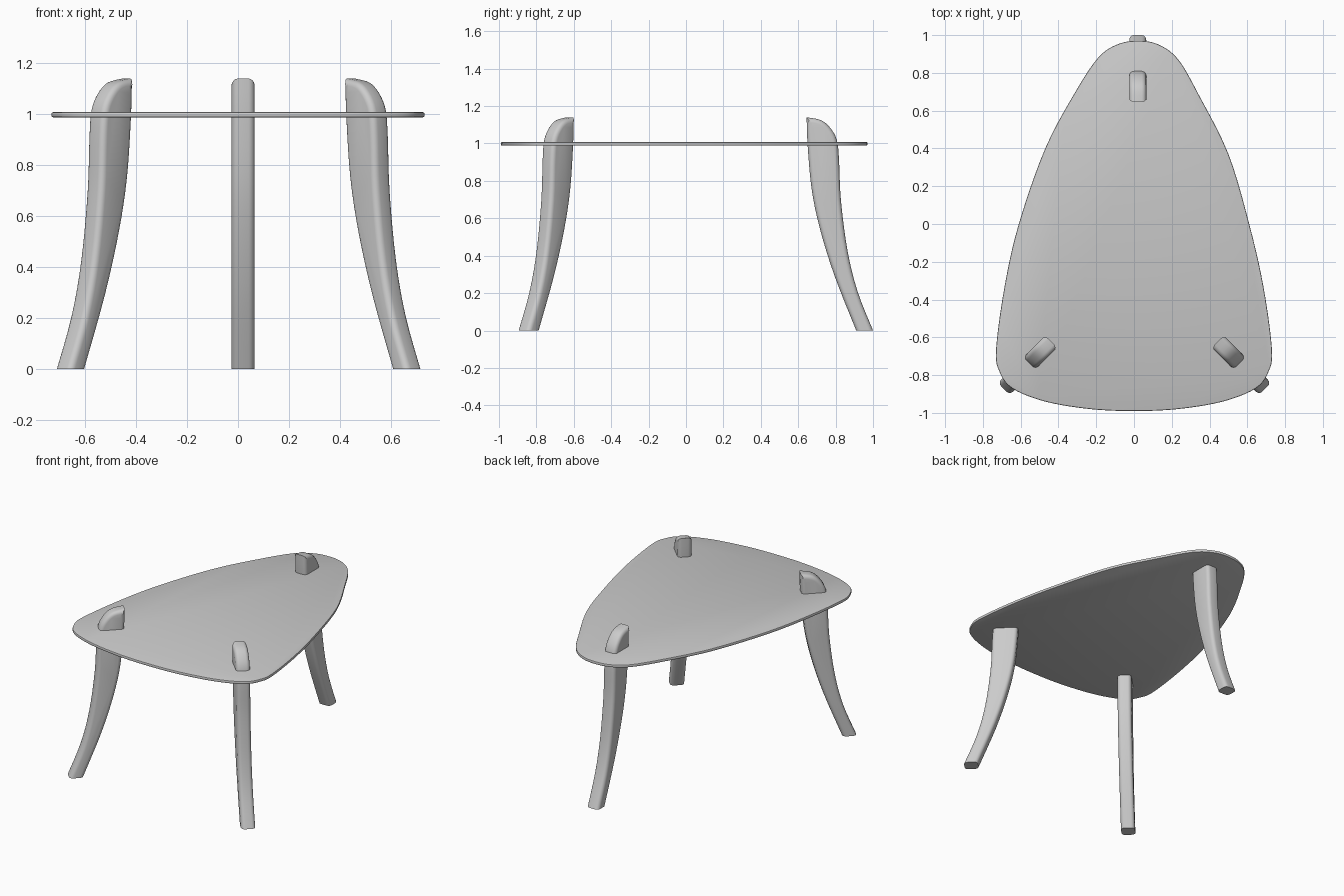
import bpy, bmesh
from math import radians
from mathutils import Vector, Matrix

if "Cube" in bpy.data.objects:
    bpy.data.objects.remove(bpy.data.objects["Cube"])


def spline(pts, steps, closed=False):
    """Catmull-Rom curve through 2D points."""
    pts = [Vector(p) for p in pts]
    n = len(pts)
    get = (lambda i: pts[i % n]) if closed else (lambda i: pts[max(0, min(n - 1, i))])
    out = []
    for i in range(n if closed else n - 1):
        a, b, c, d = (get(i + k) for k in (-1, 0, 1, 2))
        for s in range(steps):
            t = s / steps
            out.append(0.5 * (2 * b + (c - a) * t + (2 * a - 5 * b + 4 * c - d) * t * t
                              + (3 * b - a - 3 * c + d) * t ** 3))
    if not closed:
        out.append(pts[-1])
    return out


def slab(name, outline, thick, bevel, segs, keep_sharp=None):
    """Extrude an XY outline along z (centred) and round its rims."""
    bm = bmesh.new()
    face = bm.faces.new([bm.verts.new((p.x, p.y, -thick / 2)) for p in outline])
    ext = bmesh.ops.extrude_face_region(bm, geom=[face], use_keep_orig=True)
    verts = [v for v in ext["geom"] if isinstance(v, bmesh.types.BMVert)]
    bmesh.ops.translate(bm, verts=verts, vec=(0, 0, thick))
    bmesh.ops.recalc_face_normals(bm, faces=bm.faces[:])
    rim = [e for e in bm.edges if abs(e.verts[0].co.z - e.verts[1].co.z) < 1e-6
           and not (keep_sharp and all(keep_sharp(v.co) for v in e.verts))]
    bmesh.ops.bevel(bm, geom=rim, offset=bevel, offset_type='OFFSET', segments=segs,
                    profile=0.5, affect='EDGES', clamp_overlap=False)
    mesh = bpy.data.meshes.new(name)
    bm.to_mesh(mesh)
    bm.free()
    obj = bpy.data.objects.new(name, mesh)
    bpy.context.collection.objects.link(obj)
    bpy.ops.object.select_all(action='DESELECT')
    obj.select_set(True)
    bpy.context.view_layer.objects.active = obj
    bpy.ops.object.shade_smooth_by_angle(angle=radians(35))
    return obj


# Rounded triangular table top
outline = [(0.02, 0.97), (-0.09, 0.95), (-0.19, 0.88), (-0.31, 0.70), (-0.47, 0.40),
           (-0.61, 0.0), (-0.685, -0.33), (-0.73, -0.66), (-0.713, -0.78), (-0.645, -0.87),
           (-0.47, -0.94), (-0.23, -0.98), (0.0, -0.99), (0.23, -0.98), (0.47, -0.94),
           (0.645, -0.87), (0.713, -0.78), (0.73, -0.66), (0.685, -0.33), (0.61, 0.0),
           (0.50, 0.37), (0.345, 0.68), (0.235, 0.87), (0.13, 0.95)]
top = slab("table_top", spline(outline, 5, True), 0.02, 0.006, 2)
top.location.z = 0.998

# Leg side profile: (distance outward from the inner tip, height)
outer = [(0.355, 0), (0.272, 0.21), (0.218, 0.43), (0.183, 0.70), (0.173, 0.915),
         (0.161, 1.02), (0.125, 1.085), (0.075, 1.125), (0.0, 1.14)]
inner = [(0.0, 1.14), (0.005, 0.995), (0.027, 0.755), (0.072, 0.54), (0.15, 0.29), (0.265, 0)]
profile = spline(outer, 4) + spline(inner, 4)[1:]

# Three legs: (name, inner tip x, inner tip y, outward direction)
legs = [("back_leg", 0.02, 0.645, 90),
        ("front_right_leg", 0.443, -0.622, -45),
        ("front_left_leg", -0.438, -0.622, -135)]
for name, x, y, ang in legs:
    leg = slab(name, profile, 0.09, 0.024, 4, keep_sharp=lambda c: c.y < 1e-5)
    leg.data.transform(Matrix.Translation((x, y, 0)) @ Matrix.Rotation(radians(ang), 4, 'Z')
                       @ Matrix.Rotation(radians(90), 4, 'X'))
